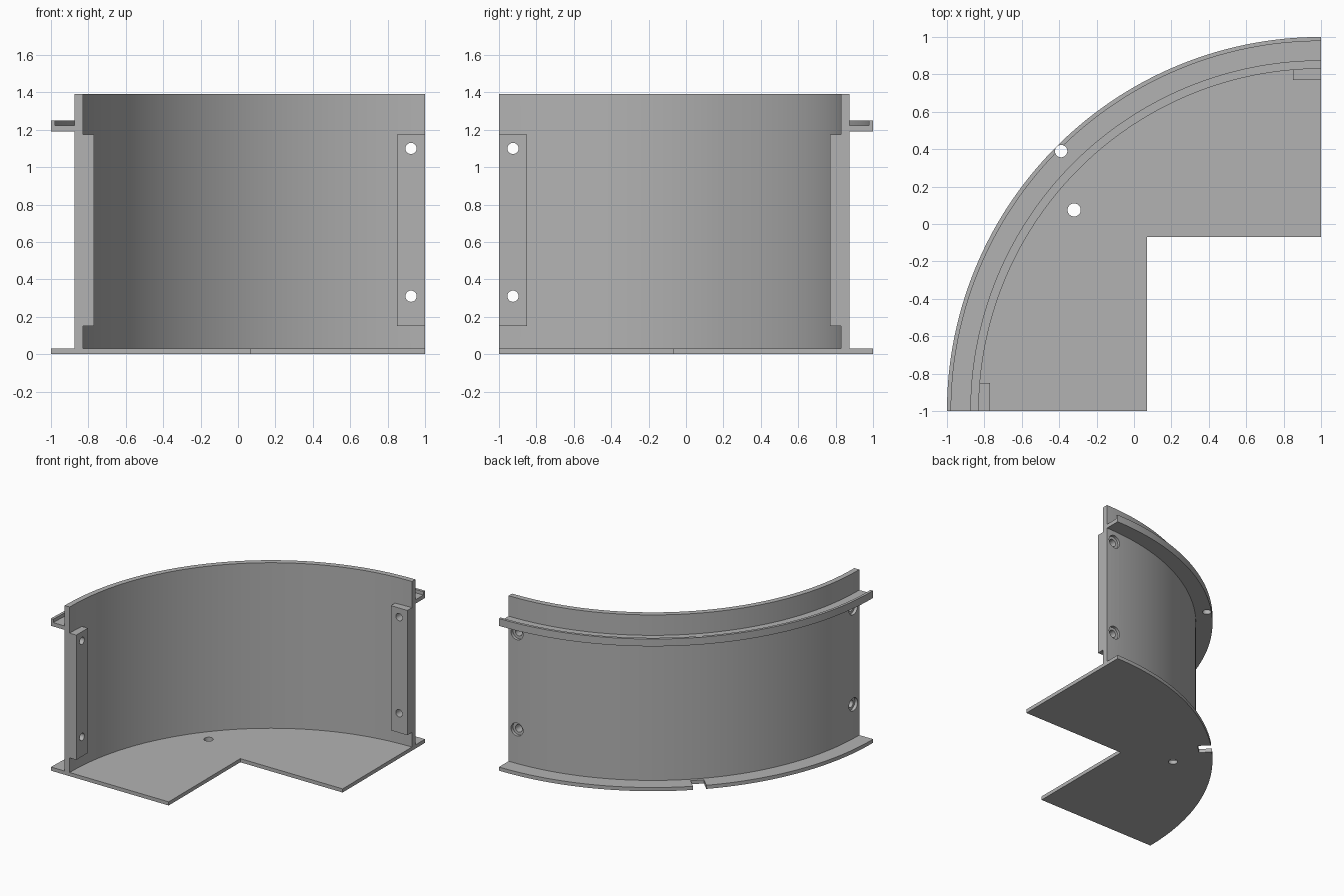
import bpy, bmesh, math
from mathutils import Matrix, Vector

old = bpy.data.objects.get("Cube")
if old:
    bpy.data.objects.remove(old, do_unlink=True)

grey = bpy.data.materials.new("plain grey")
grey.use_nodes = True
colour = (0.45, 0.45, 0.45, 1)
grey.diffuse_color = colour
grey.node_tree.nodes["Principled BSDF"].inputs["Base Color"].default_value = colour

CX, CY = 1.0, -1.0          # centre of the quarter circle
RIM, WALL_OUT, WALL_IN = 2.0, 1.875, 1.83
BASE_TOP, WALL_TOP = 0.03, 1.39
STEPS = 72


def polar(r, angle):
    return Vector((CX + r * math.cos(angle), CY + r * math.sin(angle), 0))


def make(name, bm):
    bmesh.ops.recalc_face_normals(bm, faces=bm.faces[:])
    mesh = bpy.data.meshes.new(name)
    bm.to_mesh(mesh)
    bm.free()
    mesh.materials.append(grey)
    obj = bpy.data.objects.new(name, mesh)
    bpy.context.collection.objects.link(obj)
    return obj


def sweep(name, profile):
    """Sweep a closed (radius, height) profile through the quarter circle."""
    bm = bmesh.new()
    rings = []
    for i in range(STEPS + 1):
        a = math.pi / 2 * (1 + i / STEPS)
        rings.append([bm.verts.new(polar(r, a) + Vector((0, 0, z))) for r, z in profile])
    n = len(profile)
    for a, b in zip(rings, rings[1:]):
        for j in range(n):
            k = (j + 1) % n
            bm.faces.new((a[j], a[k], b[k], b[j]))
    bm.faces.new(rings[0])
    bm.faces.new(rings[-1])
    return make(name, bm)


def box(name, lo, hi, turn=0.0):
    bm = bmesh.new()
    lo, hi = Vector(lo), Vector(hi)
    size = hi - lo
    matrix = (Matrix.Translation((lo + hi) / 2) @ Matrix.Rotation(turn, 4, "Z")
              @ Matrix.Diagonal((*size, 1)))
    bmesh.ops.create_cube(bm, size=1, matrix=matrix)
    return make(name, bm)


def rod(name, start, end, radius):
    bm = bmesh.new()
    start, end = Vector(start), Vector(end)
    axis = end - start
    matrix = Matrix.Translation((start + end) / 2) @ axis.to_track_quat("Z", "Y").to_matrix().to_4x4()
    bmesh.ops.create_cone(bm, cap_ends=True, segments=32, radius1=radius,
                          radius2=radius, depth=axis.length, matrix=matrix)
    return make(name, bm)


def cut(obj, cutters):
    """Subtract the cutters and bake the result into the part."""
    for c in cutters:
        mod = obj.modifiers.new("cut", "BOOLEAN")
        mod.operation, mod.solver, mod.object = "DIFFERENCE", "EXACT", c
    graph = bpy.context.evaluated_depsgraph_get()
    mesh = bpy.data.meshes.new_from_object(obj.evaluated_get(graph))
    obj.modifiers.clear()
    obj.data = mesh


# Floor plate: quarter disc with a square bite at the inner corner
bm = bmesh.new()
outline = [polar(RIM, math.pi / 2 * (1 + i / STEPS)) for i in range(STEPS + 1)]
outline += [Vector(p) for p in ((0.07, -1, 0), (0.07, -0.07, 0), (1, -0.07, 0))]
face = bm.faces.new([bm.verts.new(p) for p in outline])
raised = bmesh.ops.extrude_face_region(bm, geom=[face])["geom"]
bmesh.ops.translate(bm, vec=(0, 0, BASE_TOP),
                    verts=[v for v in raised if isinstance(v, bmesh.types.BMVert)])
floor_plate = make("floor_plate", bm)

# Curved wall and the outer channel ledge
wall = sweep("curved_wall", [(WALL_IN, BASE_TOP), (WALL_OUT, BASE_TOP),
                             (WALL_OUT, WALL_TOP), (WALL_IN, WALL_TOP)])
ledge = sweep("channel_ledge", [(WALL_OUT, 1.19), (RIM, 1.19), (RIM, 1.25),
                                (1.978, 1.25), (1.978, 1.222), (WALL_OUT, 1.222)])

# Flat mounting pads at both wall ends
back_pad = box("back_mounting_pad", (0.85, 0.77, 0.15), (1, 0.832, 1.175))
side_pad = box("side_mounting_pad", (-0.832, -1, 0.15), (-0.77, -0.85, 1.175))

# Screw holes through pads and wall, with shallow counterbores outside
back_holes, side_holes, bores = [], [], []
for z in (0.31, 1.10):
    back_holes.append(rod("back_hole", (0.925, 0.7, z), (0.925, 1, z), 0.03))
    side_holes.append(rod("side_hole", (-0.7, -0.925, z), (-1, -0.925, z), 0.03))
    bores.append(rod("back_bore", (0.925, 0.85, z), (0.925, 1, z), 0.053))
    bores.append(rod("side_bore", (-0.85, -0.925, z), (-1, -0.925, z), 0.053))

# Floor hole, rim notch and ledge hole
floor_hole = rod("floor_hole", (-0.32, 0.075, -0.1), (-0.32, 0.075, 0.1), 0.035)
mid = polar(1.96, math.pi * 0.75)
notch = box("rim_notch", mid + Vector((-0.06, -0.05, -0.1)),
            mid + Vector((0.06, 0.05, 0.1)), -math.pi / 4)
spot = polar(1.965, math.pi * 0.75)
ledge_hole = rod("ledge_hole", spot + Vector((0, 0, 1)), spot + Vector((0, 0, 1.35)), 0.033)

cut(floor_plate, [floor_hole, notch])
cut(ledge, [ledge_hole])
cut(back_pad, back_holes)
cut(side_pad, side_holes)
cut(wall, back_holes + side_holes + bores)
for c in back_holes + side_holes + bores + [floor_hole, notch, ledge_hole]:
    bpy.data.objects.remove(c, do_unlink=True)

# Smooth curved faces, keep edges crisp
bpy.ops.object.select_all(action="DESELECT")
for obj in (floor_plate, wall, ledge, back_pad, side_pad):
    obj.select_set(True)
bpy.context.view_layer.objects.active = wall
bpy.ops.object.shade_smooth_by_angle(angle=math.radians(30))
